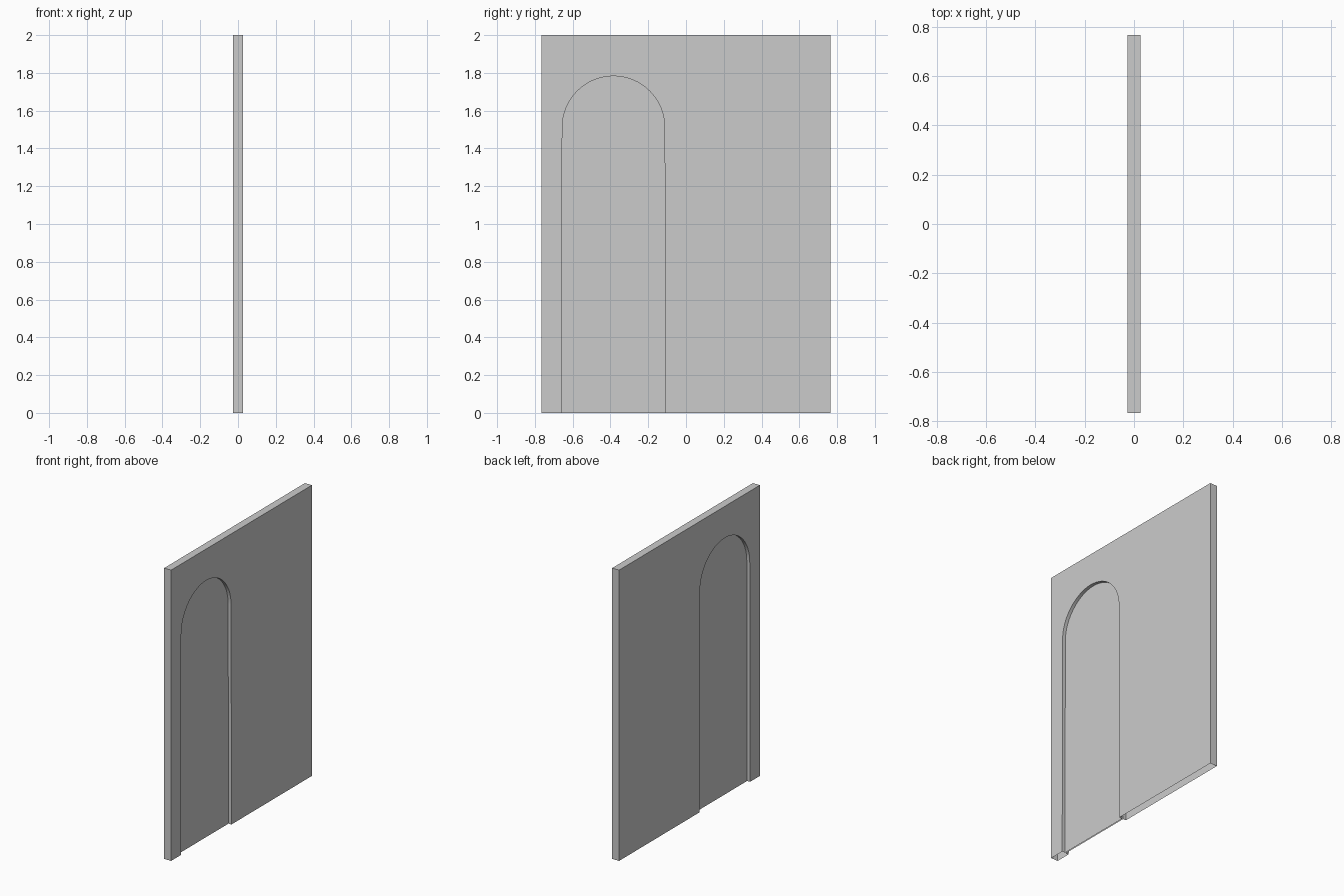
import bpy, bmesh
from math import cos, sin, pi, radians

if "Cube" in bpy.data.objects:
    bpy.data.objects.remove(bpy.data.objects["Cube"])

HX, HY, H = 0.0265, 0.765, 2.0      # half thickness, half width, height
PANEL = 0.004                       # half thickness of the recessed panel
CY, SPRING, R, FOOT = -0.384, 1.512, 0.271, 0.275
SEG = 32

# Arch outline from the left foot over the top to the right foot
arch = [(CY - FOOT, 0)]
arch += [(CY - R * cos(pi * i / SEG), SPRING + R * sin(pi * i / SEG)) for i in range(SEG + 1)]
arch += [(CY + FOOT, 0)]

# Wall outline, notched by the arch along its bottom edge
corners = [(HY, 0), (HY, H), (-HY, H), (-HY, 0)]

bm = bmesh.new()


def ring(points, x):
    return [bm.verts.new((x, y, z)) for y, z in points]


def bridge(a, b):
    for i in range(len(a) - 1):
        bm.faces.new((a[i], a[i + 1], b[i + 1], b[i]))


# Both sides: wall face, arch reveal and recessed panel
rims = []
for s in (1, -1):
    rim = ring(corners, s * HX)
    outer = ring(arch, s * HX)
    inner = ring(arch, s * PANEL)
    bm.faces.new(rim + outer)
    bridge(outer, inner)
    bm.faces.new(inner)
    rims.append(rim)

# Ends and top; the bottom stays open
bridge(*rims)
bmesh.ops.recalc_face_normals(bm, faces=bm.faces)

mesh = bpy.data.meshes.new("arched_wall")
bm.to_mesh(mesh)
bm.free()
wall = bpy.data.objects.new("arched_wall", mesh)
bpy.context.collection.objects.link(wall)

# Smooth arch curve with crisp edges
bpy.context.view_layer.objects.active = wall
wall.select_set(True)
bpy.ops.object.shade_smooth_by_angle(angle=radians(30))
